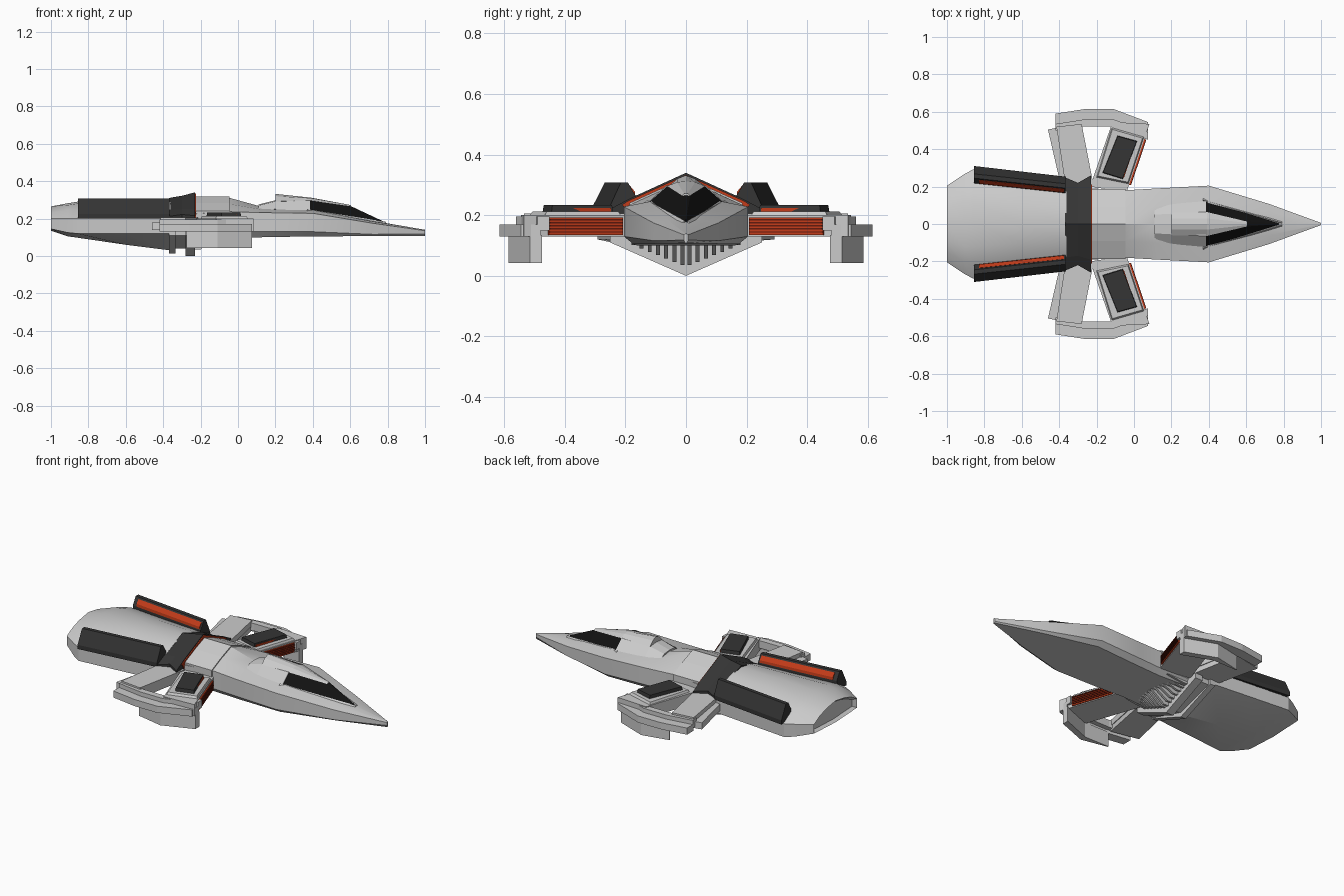
import bpy, bmesh, math


def material(name, col):
    m = bpy.data.materials.new(name)
    m.diffuse_color = (*col, 1)
    return m


DARK = material("dark_panel", (0.035, 0.035, 0.035))
BLACK = material("canopy_black", (0.006, 0.006, 0.006))
RED = material("glow_red", (0.55, 0.045, 0.01))
MAROON = material("slat_red", (0.12, 0.01, 0.004))


def loft(name, rings, mat=None, mirror=False, smooth=None):
    """Skin a list of equal-length closed rings of 3D points, capped at both ends."""
    bm = bmesh.new()
    vs = [[bm.verts.new(p) for p in r] for r in rings]
    n = len(rings[0])
    for a, b in zip(vs, vs[1:]):
        for i in range(n):
            j = (i + 1) % n
            bm.faces.new((a[i], a[j], b[j], b[i]))
    bm.faces.new(vs[0])
    bm.faces.new(vs[-1])
    bmesh.ops.remove_doubles(bm, verts=bm.verts[:], dist=1e-5)
    bmesh.ops.recalc_face_normals(bm, faces=bm.faces[:])
    me = bpy.data.meshes.new(name)
    bm.to_mesh(me)
    bm.free()
    ob = bpy.data.objects.new(name, me)
    bpy.context.collection.objects.link(ob)
    if mat:
        me.materials.append(mat)
    if mirror:
        m = ob.modifiers.new("mirror", 'MIRROR')
        m.use_axis = (False, True, False)
    if smooth:
        bpy.ops.object.select_all(action='DESELECT')
        bpy.context.view_layer.objects.active = ob
        ob.select_set(True)
        bpy.ops.object.shade_smooth_by_angle(angle=math.radians(smooth))
    return ob


def ring(x, half):
    """Full cross-section at x from half profile (y, z), first and last on the centre line."""
    return [(x, y, z) for y, z in half] + [(x, -y, z) for y, z in half[-2:0:-1]]


def hull(name, sections, mat=None, smooth=None):
    return loft(name, [ring(x, h) for x, h in sections], mat, smooth=smooth)


def plate(name, outline, z0, z1, mat=None, shrink=0.0):
    """Mirrored slab from an xy outline; the top may shrink towards its centre."""
    cx = sum(p[0] for p in outline) / len(outline)
    cy = sum(p[1] for p in outline) / len(outline)
    k = 1 - shrink
    top = [(cx + (x - cx) * k, cy + (y - cy) * k, z1) for x, y in outline]
    return loft(name, [[(x, y, z0) for x, y in outline], top], mat, mirror=True)


# Forward hull: neck widening to the nose, then tapering to a point
def nose(x, top, shy, shz, w, zs, zb):
    return x, [(0, top), (shy, shz), (w, zs), (w, 0.13 if x < 0.5 else zb + 0.01),
               (w * 0.85, zb), (0, zb)]


hull("forward_hull", [
    nose(-0.38, 0.29, 0.11, 0.26, 0.20, 0.215, 0.10),
    nose(-0.05, 0.312, 0.09, 0.278, 0.18, 0.237, 0.10),
    nose(0.12, 0.265, 0.10, 0.25, 0.19, 0.232, 0.10),
    nose(0.40, 0.268, 0.12, 0.245, 0.205, 0.228, 0.105),
    nose(0.72, 0.188, 0.06, 0.184, 0.108, 0.175, 0.106),
    nose(1.0, 0.14, 0.003, 0.138, 0.006, 0.135, 0.108)], smooth=25)

# Raised seam band across the neck
hull("neck_band", [(x, [(0, 0.318), (0.09, 0.284), (0.187, 0.24), (0.187, 0.13), (0, 0.12)])
                   for x in (-0.23, -0.045)])

# Cockpit fairing, canopy windows and roof spine
hull("cockpit_fairing", [
    (0.11, [(0, 0.275), (0.05, 0.27), (0.085, 0.248), (0, 0.22)]),
    (0.20, [(0, 0.298), (0.055, 0.292), (0.105, 0.25), (0, 0.22)]),
    (0.385, [(0, 0.305), (0.065, 0.298), (0.128, 0.24), (0, 0.22)])])
hull("canopy", [
    (0.385, [(0, 0.303), (0.06, 0.297), (0.125, 0.24), (0, 0.2)]),
    (0.60, [(0, 0.268), (0.014, 0.265), (0.058, 0.212), (0, 0.18)]),
    (0.775, [(0, 0.186), (0.001, 0.185), (0.003, 0.18), (0, 0.15)])], BLACK)
hull("roof_spine", [
    (0.20, [(0, 0.332), (0.03, 0.32), (0.06, 0.292), (0, 0.27)]),
    (0.39, [(0, 0.312), (0.03, 0.309), (0.064, 0.296), (0, 0.28)]),
    (0.605, [(0, 0.272), (0.006, 0.271), (0.013, 0.265), (0, 0.255)])])
# Sill strip below each window
loft("canopy_sill", [[(0.37, 0.115, 0.235), (0.37, 0.145, 0.235), (0.37, 0.128, 0.25)],
                     [(0.79, 0.0, 0.165), (0.79, 0.02, 0.165), (0.79, 0.006, 0.183)]], mirror=True)

# Rear body with rounded top and shallow V keel
hull("rear_body", [
    (-0.36, [(0, 0.30), (0.09, 0.283), (0.17, 0.25), (0.245, 0.20), (0.245, 0.12), (0, 0.03)]),
    (-0.60, [(0, 0.298), (0.10, 0.284), (0.185, 0.25), (0.268, 0.20), (0.268, 0.12), (0, 0.06)]),
    (-0.86, [(0, 0.29), (0.12, 0.28), (0.21, 0.25), (0.292, 0.20), (0.292, 0.12), (0, 0.098)]),
    (-0.91, [(0, 0.282), (0.12, 0.272), (0.20, 0.245), (0.265, 0.20), (0.265, 0.125), (0, 0.105)]),
    (-1.0, [(0, 0.265), (0.09, 0.25), (0.15, 0.23), (0.205, 0.20), (0.205, 0.145), (0, 0.135)]),
    (-0.98, [(0, 0.25), (0.08, 0.237), (0.14, 0.217), (0.185, 0.195), (0.185, 0.155), (0, 0.147)]),
], smooth=30)


# Dark side pods on the rear body, with red strips along the inner face
def pod(x, yi, yo, ti, to):
    return [(x, yi, 0.22), (x, yi, 0.262), (x, ti, 0.308), (x, to, 0.308), (x, yo, 0.225), (x, yo, 0.2)]


loft("side_pod", [pod(-0.365, 0.165, 0.253, 0.192, 0.215),
                  pod(-0.855, 0.218, 0.31, 0.245, 0.268)], DARK, mirror=True)
loft("pod_strip", [[(x, y, 0.262), (x, y + 0.002, 0.278), (x, y + 0.02, 0.3), (x, y + 0.03, 0.28)]
                   for x, y in ((-0.375, 0.167), (-0.83, 0.215))], RED, mirror=True)

# Dark collar saddle with red leading face
hull("collar", [
    (-0.37, [(0, 0.31), (0.18, 0.245), (0.25, 0.212), (0.25, 0.19), (0, 0.20)]),
    (-0.30, [(0, 0.322), (0.17, 0.25), (0.22, 0.222), (0.22, 0.19), (0, 0.20)]),
    (-0.23, [(0, 0.34), (0.19, 0.253), (0.26, 0.215), (0.26, 0.20), (0, 0.20)])], DARK)
hull("collar_glow", [(x, [(0, 0.333), (0.19, 0.248), (0.21, 0.235), (0.19, 0.2), (0, 0.2)])
                     for x in (-0.24, -0.224)], RED)

# V-shaped keel frames under the collar
for i, (x0, x1, w, apex) in enumerate([(-0.37, -0.335, 0.25, 0.012), (-0.335, -0.28, 0.235, 0.04),
                                       (-0.28, -0.23, 0.25, 0.0)]):
    hull(f"keel_frame_{i}", [(x, [(0, 0.14), (w, 0.14), (w, 0.11), (0, apex)]) for x in (x0, x1)])

# Vertical vent fins ahead of the keel frames
for i in range(7):
    y, d = 0.005 + i * 0.027, 0.035 + i * 0.011
    loft(f"vent_fin_{i}", [[(-0.235, yy, d), (-0.235, yy, 0.115), (-0.09, yy, 0.115), (-0.2, yy, d)]
                           for yy in (y, y + 0.013)], mirror=True)

# Front wing arm with stepped top and dark hatch
ARM = [(-0.04, 0.17), (0.083, 0.535), (-0.115, 0.545), (-0.235, 0.2)]
plate("front_arm", ARM, 0.13, 0.20)
plate("front_arm_step", [(-0.03, 0.215), (0.053, 0.465), (-0.118, 0.515), (-0.2, 0.25)],
      0.20, 0.213, shrink=0.06)
plate("arm_hatch", [(-0.06, 0.238), (0.018, 0.445), (-0.088, 0.475), (-0.17, 0.272)],
      0.20, 0.233, DARK, 0.05)


# Strips parallel to the arm's leading edge
def edge_strip(name, y0, y1, off, depth, z0, z1, mat):
    def pt(y, d):
        return (-0.098 + 0.337 * y + d, y - 0.337 * d)
    plate(name, [pt(y0, off), pt(y1, off), pt(y1, off - depth), pt(y0, off - depth)], z0, z1, mat)


edge_strip("intake_glow", 0.21, 0.455, 0.007, 0.03, 0.135, 0.192, RED)
for i in range(5):
    z = 0.143 + i * 0.01
    edge_strip(f"intake_slat_{i}", 0.211, 0.453, 0.011, 0.02, z, z + 0.004, MAROON)
edge_strip("hatch_glow", 0.235, 0.43, -0.035, 0.02, 0.212, 0.224, RED)

# Rear wing arm in two layers
plate("rear_arm", [(-0.39, 0.2), (-0.46, 0.505), (-0.285, 0.54), (-0.22, 0.2)], 0.14, 0.18)
plate("rear_arm_top", [(-0.365, 0.2), (-0.415, 0.52), (-0.28, 0.535), (-0.215, 0.2)], 0.17, 0.205)

# Curved outer rim: path of (x, inner y, outer y)
RIM = [(-0.42, 0.53, 0.59), (-0.26, 0.552, 0.615), (-0.11, 0.552, 0.615), (0.075, 0.48, 0.545)]


def rim(name, path, grow_in, grow_out, z0, z1):
    loft(name, [[(x, a + grow_in, z0), (x, b + grow_out, z0), (x, b + grow_out, z1), (x, a + grow_in, z1)]
                for x, a, b in path], mirror=True)


rim("outer_rim", RIM, 0, 0, 0.13, 0.17)
rim("rim_step", RIM, -0.03, -0.055, 0.15, 0.195)
# Fin hanging from the front part of the rim
rim("hanging_fin", [(-0.275, 0.55, 0.58), *RIM[2:]], -0.005, -0.03, 0.043, 0.135)
